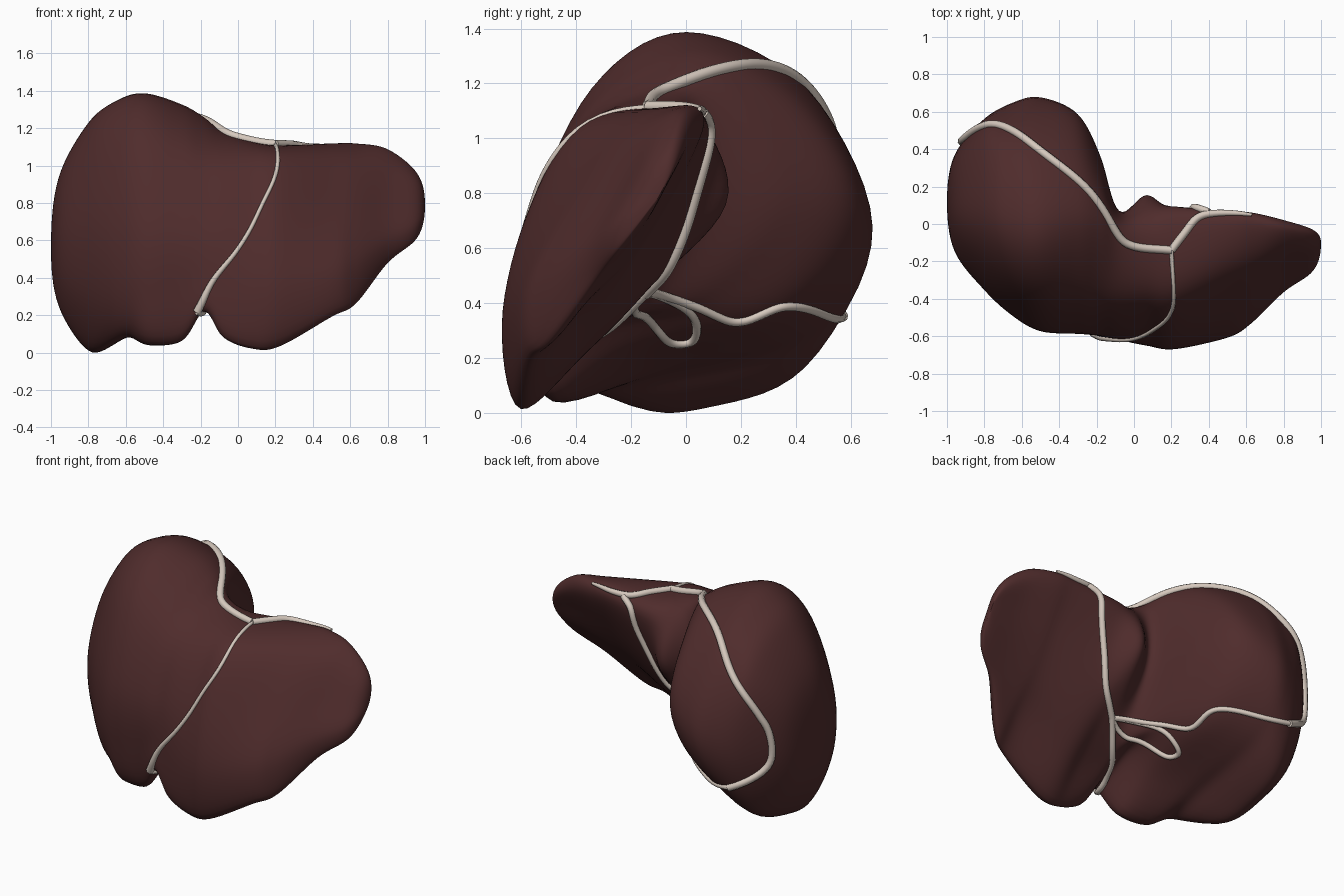
import bpy, bmesh, math
from mathutils import Vector
from mathutils.bvhtree import BVHTree

cube = bpy.data.objects.get("Cube")
if cube:
    bpy.data.objects.remove(cube, do_unlink=True)


def make_material(name, colour, roughness):
    mat = bpy.data.materials.new(name)
    mat.use_nodes = True
    mat.diffuse_color = colour
    shader = next(n for n in mat.node_tree.nodes if n.type == 'BSDF_PRINCIPLED')
    shader.inputs["Base Color"].default_value = colour
    shader.inputs["Roughness"].default_value = roughness
    return mat


tissue_red = make_material("dark red tissue", (0.079, 0.025, 0.025, 1), 0.6)
ligament_cream = make_material("cream ligament", (0.67, 0.58, 0.51, 1), 0.6)


def catmull(a, b, c, d, t):
    return 0.5 * (2 * b + (c - a) * t + (2 * a - 5 * b + 4 * c - d) * t ** 2
                  + (3 * b - a - 3 * c + d) * t ** 3)


def smooth_loop(points, steps):
    n = len(points)
    return [catmull(points[i - 1], points[i], points[(i + 1) % n], points[(i + 2) % n], s / steps)
            for i in range(n) for s in range(steps)]


def smooth_path(points, steps):
    ext = [2 * points[0] - points[1]] + points + [2 * points[-1] - points[-2]]
    path = [catmull(*ext[i:i + 4], s / steps) for i in range(len(ext) - 3) for s in range(steps)]
    return path + [points[-1]]


# Cross-sections (y, z): crest, upper front, front, lower front, bottom edge,
# underside, hilum, back, upper back
right_lobe = {
    -.8: [(.1, 1.22), (-.16, 1.1), (-.34, .7), (-.32, .3), (-.13, .03), (.1, .02), (.4, .15), (.56, .55), (.48, 1.02)],
    -.65: [(.03, 1.34), (-.28, 1.17), (-.47, .7), (-.47, .28), (-.32, .05), (0, .06), (.46, .2), (.65, .62), (.46, 1.14)],
    -.5: [(0, 1.38), (-.34, 1.18), (-.55, .7), (-.56, .3), (-.46, .03), (-.1, .14), (.45, .3), (.68, .68), (.43, 1.18)],
    -.3: [(.02, 1.32), (-.36, 1.11), (-.56, .7), (-.58, .35), (-.5, .05), (-.2, .22), (.32, .36), (.59, .75), (.39, 1.14)],
    -.18: [(0, 1.25), (-.38, 1.05), (-.56, .7), (-.6, .4), (-.56, .21), (-.25, .33), (.07, .41), (.36, .75), (.25, 1.1)],
}
left_lobe = {
    -.08: [(-.06, 1.17), (-.39, 1.03), (-.57, .7), (-.62, .35), (-.58, .07), (-.33, .27), (-.14, .42), (.05, .75), (.05, 1.05)],
    .07: [(-.12, 1.12), (-.39, 1.03), (-.57, .7), (-.65, .32), (-.6, .01), (-.38, .22), (-.13, .45), (.15, .75), (.07, 1.03)],
    .22: [(-.1, 1.1), (-.39, 1.03), (-.58, .7), (-.67, .32), (-.6, .02), (-.36, .22), (-.16, .43), (.02, .72), (.09, 1.03)],
    .5: [(-.02, 1.11), (-.26, 1.03), (-.46, .73), (-.6, .42), (-.57, .18), (-.38, .36), (-.2, .53), (-.04, .78), (.07, 1.04)],
    .63: [(0, 1.11), (-.21, 1.02), (-.39, .75), (-.52, .47), (-.5, .25), (-.34, .42), (-.19, .58), (-.05, .8), (.06, 1.03)],
    .8: [(-.02, 1.08), (-.14, 1), (-.26, .8), (-.36, .6), (-.34, .47), (-.25, .55), (-.15, .67), (-.06, .83), (.02, 1)],
}
right_pole, left_pole = Vector((-1, .12, .55)), Vector((1, -.1, .78))


def build_body():
    rings = [smooth_loop([Vector((x, y, z)) for y, z in section], 7)
             for x, section in {**right_lobe, **left_lobe}.items()]
    n = len(rings[0])

    # Each end shrinks towards its pole; a mirrored ghost ring rounds the cap
    def end_cap(ring, pole):
        def shrunk(size):
            return [pole + Vector(((p.x - pole.x) * .2, (p.y - pole.y) * size,
                                   (p.z - pole.z) * size)) for p in ring]
        return [shrunk(.56), [pole] * n, shrunk(-.56)]

    start = [[Vector((right_pole.x * .96, p.y, p.z)) for p in ring] if i == 2 else ring
             for i, ring in enumerate(end_cap(rings[0], right_pole))]
    rows = start[::-1] + rings + end_cap(rings[-1], left_pole)
    steps = 8
    surface = []
    for i in range(1, len(rows) - 2):
        for s in range(steps):
            surface.append([catmull(*(rows[i + k][j] for k in (-1, 0, 1, 2)), s / steps)
                            for j in range(n)])
    surface.append(rows[-2])

    bm = bmesh.new()
    grid = []
    for ring in surface:
        row = []
        for p in ring:
            # Shallow notch in the lower margin of the right lobe
            low = max(0, 1 - p.z / .4)
            notch = .045 * math.exp(-((p.x + .58) / .06) ** 2) * low
            row.append(bm.verts.new((p.x, p.y, p.z + notch)))
        grid.append(row)
    for a, b in zip(grid, grid[1:]):
        for j in range(n):
            k = (j + 1) % n
            bm.faces.new((a[j], a[k], b[k], b[j]))
    bmesh.ops.remove_doubles(bm, verts=bm.verts, dist=1e-5)
    for _ in range(2):
        bmesh.ops.smooth_vert(bm, verts=bm.verts, factor=.4,
                              use_axis_x=True, use_axis_y=True, use_axis_z=True)
    bmesh.ops.recalc_face_normals(bm, faces=bm.faces)
    floor = min(v.co.z for v in bm.verts)
    bmesh.ops.translate(bm, verts=bm.verts, vec=(0, 0, -floor))
    mesh = bpy.data.meshes.new("liver_body")
    bm.to_mesh(mesh)
    tree = BVHTree.FromBMesh(bm)
    bm.free()
    mesh.materials.append(tissue_red)
    mesh.shade_smooth()
    bpy.context.collection.objects.link(bpy.data.objects.new("liver_body", mesh))
    return tree


body_tree = build_body()


def ligament(name, points, radius, end_scale=1.0):
    """Round cord that follows the body surface."""
    curve = bpy.data.curves.new(name, 'CURVE')
    curve.dimensions = '3D'
    curve.bevel_depth = radius
    curve.bevel_resolution = 2
    curve.use_fill_caps = True
    path = []
    for p in smooth_path([Vector(q) for q in points], 8):
        spot, normal, _, _ = body_tree.find_nearest(p)
        path.append(spot + normal * radius * .3)
    # Relax the snapped path
    for _ in range(3):
        path = [path[0]] + [(a + 2 * b + c) / 4 for a, b, c in zip(path, path[1:], path[2:])] + [path[-1]]
    spline = curve.splines.new('POLY')
    spline.points.add(len(path) - 1)
    for i, p in enumerate(path):
        spline.points[i].co = (*p, 1)
        spline.points[i].radius = 1 + (end_scale - 1) * (i / (len(path) - 1)) ** 4
    helper = bpy.data.objects.new(name + "_path", curve)
    bpy.context.collection.objects.link(helper)
    bpy.context.view_layer.update()
    mesh = bpy.data.meshes.new_from_object(
        helper.evaluated_get(bpy.context.evaluated_depsgraph_get()))
    bpy.data.objects.remove(helper, do_unlink=True)
    mesh.materials.clear()
    mesh.materials.append(ligament_cream)
    mesh.shade_smooth()
    mesh.name = name
    bpy.context.collection.objects.link(bpy.data.objects.new(name, mesh))


junction = (.2, -.14, 1.11)
hilum = (.04, -.15, .43)
round_end = (-.22, -.61, .21)
right_corner = (-.7, .57, .35)

# Front dividing ligament, thickening at its lower end
ligament("front_ligament", [junction, (.2, -.42, .95), (.12, -.53, .75),
                            (0, -.6, .55), (-.14, -.62, .38), round_end], .011, 2.2)
# Lower cord from the front notch to the hilum
ligament("round_ligament", [round_end, (-.17, -.45, .24), (-.08, -.3, .32), hilum], .018)
# Ligament over the dome, down the right side and back along the underside
ligament("right_crown_ligament", [junction, (0, -.12, 1.14), (-.1, -.05, 1.18),
                                  (-.25, .17, 1.25), (-.5, .37, 1.21), (-.7, .53, 1.05),
                                  (-.88, .52, .85), (-.91, .45, .7),
                                  (-.9, .45, .5), right_corner], .022)
ligament("underside_ligament", [right_corner, (-.4, .48, .35), (-.28, .36, .37),
                                (-.28, .2, .33), (-.2, .09, .35), hilum], .016)
# Ligament along the crest of the left lobe
ligament("left_crown_ligament", [junction, (.27, -.05, 1.11), (.35, .04, 1.1),
                                 (.48, .06, 1.1), (.63, .05, 1.11)], .021, .4)
# Fissure ligament down the back
ligament("fissure_ligament", [(.4, .06, 1.09), (.33, .09, 1.04), (.3, .07, .9), (.24, .02, .72),
                              (.15, -.08, .55), hilum], .02)
# Loop around the gallbladder bed
ligament("underside_loop", [hilum, (-.08, -.17, .34), (-.2, -.1, .27), (-.31, -.05, .25),
                            (-.34, .02, .3), (-.22, .02, .37), hilum], .016)
